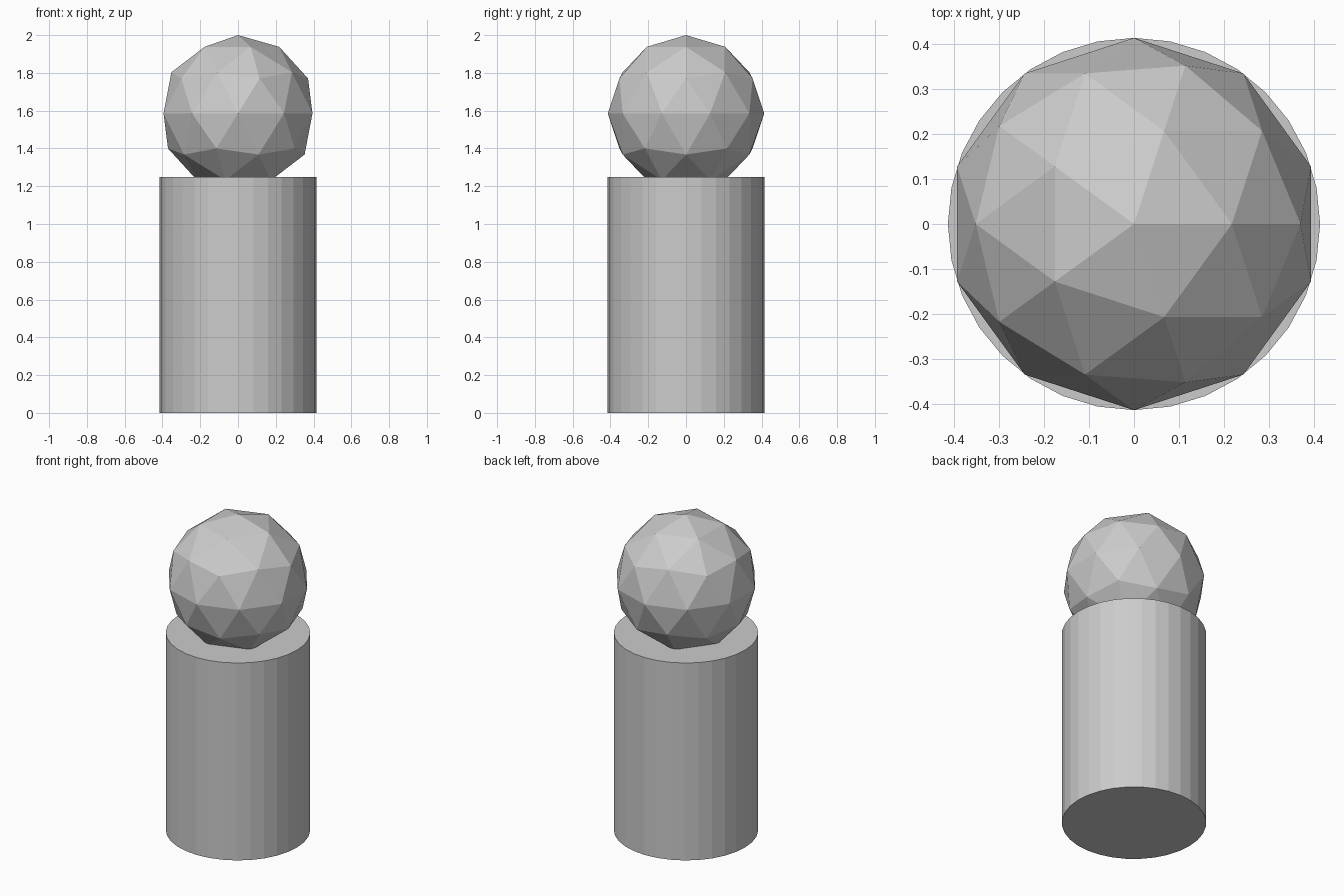
import bpy

if "Cube" in bpy.data.objects:
    bpy.data.objects.remove(bpy.data.objects["Cube"])

RADIUS = 0.4145
BODY_HEIGHT = 1.25

# Body: flat-shaded 32-sided cylinder standing on the floor
bpy.ops.mesh.primitive_cylinder_add(vertices=32, radius=RADIUS, depth=BODY_HEIGHT,
                                    location=(0, 0, BODY_HEIGHT / 2))
bpy.context.object.name = "body"

# Head: low-poly ball sunk slightly into the body's top, reaching z = 2
bpy.ops.mesh.primitive_ico_sphere_add(subdivisions=2, radius=RADIUS,
                                      location=(0, 0, 2 - RADIUS))
bpy.context.object.name = "head"
